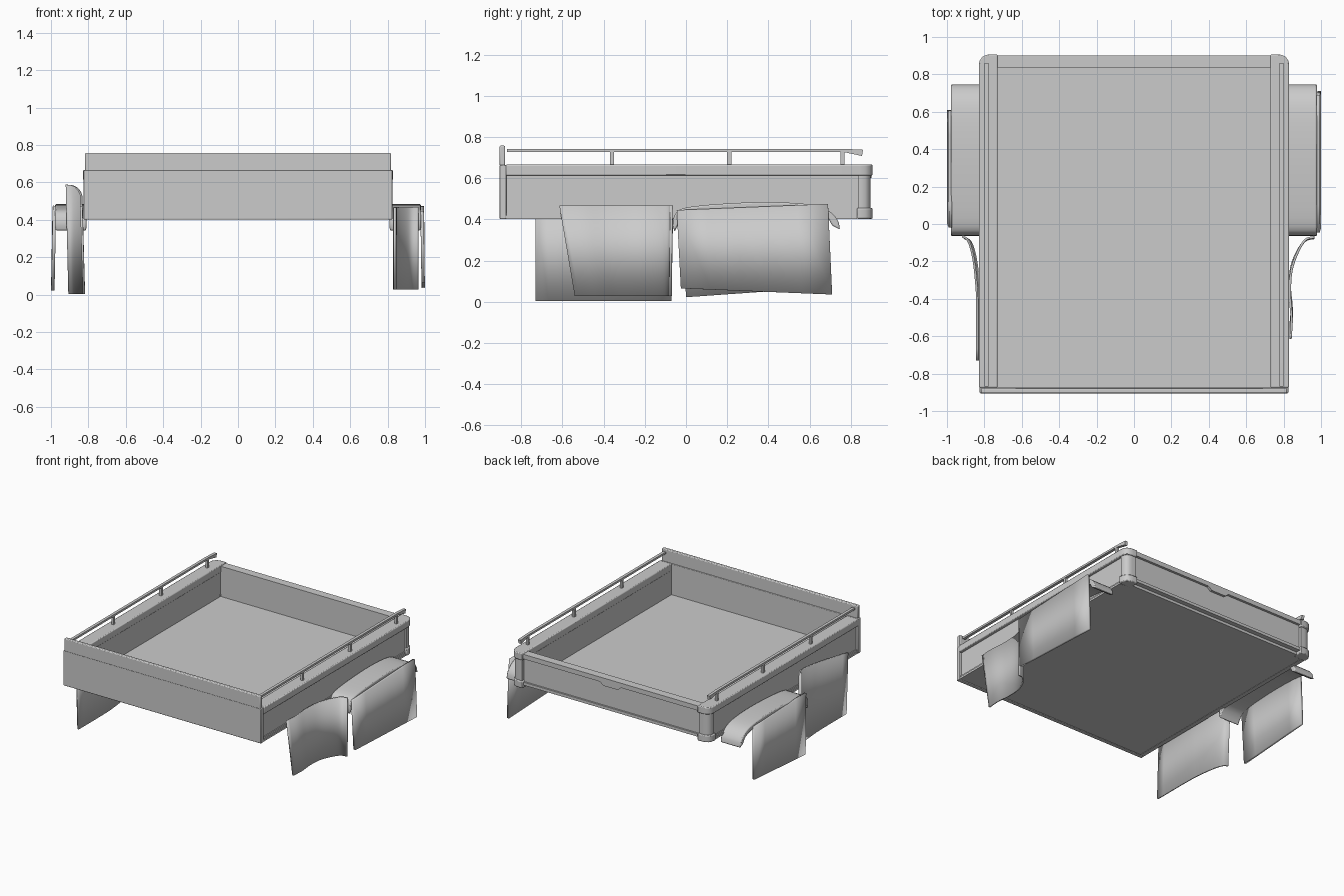
import bpy, bmesh
from mathutils import Vector

if "Cube" in bpy.data.objects:
    bpy.data.objects.remove(bpy.data.objects["Cube"])


def finish(name, bm):
    bmesh.ops.recalc_face_normals(bm, faces=bm.faces)
    me = bpy.data.meshes.new(name)
    bm.to_mesh(me)
    bm.free()
    ob = bpy.data.objects.new(name, me)
    bpy.context.collection.objects.link(ob)
    return ob


def bevel(ob, width, segs=2):
    m = ob.modifiers.new("Bevel", "BEVEL")
    m.width, m.segments = width, segs
    m.limit_method = "ANGLE"
    return ob


def prism(name, pts, axis, a, b):
    """Extrude a closed 2D profile along an axis; remaining axes keep xyz order."""
    def at(p, d):
        v = list(p)
        v.insert(axis, d)
        return v
    bm = bmesh.new()
    lo = [bm.verts.new(at(p, a)) for p in pts]
    hi = [bm.verts.new(at(p, b)) for p in pts]
    bm.faces.new(lo)
    bm.faces.new(hi)
    for i in range(len(pts)):
        j = (i + 1) % len(pts)
        bm.faces.new((lo[i], lo[j], hi[j], hi[i]))
    return finish(name, bm)


def box(name, x0, x1, y0, y1, z0, z1):
    return prism(name, [(x0, y0), (x1, y0), (x1, y1), (x0, y1)], 2, z0, z1)


def curve_points(pts, n=5):
    """Catmull-Rom resampling of a short list of points."""
    p = [Vector(q) for q in pts]
    p = [2 * p[0] - p[1]] + p + [2 * p[-1] - p[-2]]
    out = []
    for i in range(1, len(p) - 2):
        a, b, c, d = p[i - 1:i + 3]
        for k in range(n):
            t = k / n
            out.append(0.5 * (2 * b + (c - a) * t + (2 * a - 5 * b + 4 * c - d) * t * t
                              + (3 * b - a - 3 * c + d) * t ** 3))
    return out + [p[-2]]


def sheet(name, top, bottom, thick=0.012):
    """Thin curved panel lofted between a top and a bottom edge."""
    bm = bmesh.new()
    t = [bm.verts.new(p) for p in curve_points(top)]
    b = [bm.verts.new(p) for p in curve_points(bottom)]
    for i in range(len(t) - 1):
        bm.faces.new((t[i], t[i + 1], b[i + 1], b[i]))
    ob = finish(name, bm)
    m = ob.modifiers.new("Thickness", "SOLIDIFY")
    m.thickness, m.offset = thick, 0
    return ob


# Bed floor and front bulkhead
box("bed_floor", -0.815, 0.815, -0.875, 0.86, 0.405, 0.432)
bevel(box("front_bulkhead", -0.825, 0.825, -0.905, -0.873, 0.402, 0.665), 0.004)
bevel(box("bulkhead_upper", -0.818, 0.818, -0.905, -0.878, 0.66, 0.758), 0.006)

# Tailgate: recessed panel, bottom edge and top rail with a handle dip
box("tailgate_panel", -0.735, 0.735, 0.838, 0.882, 0.425, 0.655)
box("tailgate_bottom_edge", -0.735, 0.735, 0.85, 0.895, 0.425, 0.447)
prism("tailgate_top_rail",
      [(-0.735, 0.66), (0.735, 0.66), (0.735, 0.625), (0.09, 0.625), (0.06, 0.602),
       (-0.06, 0.602), (-0.09, 0.625), (-0.735, 0.625)], 1, 0.838, 0.9)

# Rear end profile of a side cap with its rounded outer corner
corner = [(0.83, 0.845), (0.826, 0.872), (0.812, 0.893), (0.79, 0.904), (0.765, 0.907)]
arch = curve_points([(-0.065, 0.37), (-0.055, 0.42), (-0.01, 0.455), (0.15, 0.474),
                     (0.38, 0.484), (0.58, 0.475), (0.68, 0.45), (0.735, 0.4), (0.748, 0.35)], 3)
under = curve_points([(0.71, 0.37), (0.68, 0.41), (0.58, 0.437), (0.38, 0.446),
                      (0.15, 0.438), (0.02, 0.42), (-0.03, 0.385), (-0.055, 0.34)], 3)

for s, side in ((1, "right"), (-1, "left")):
    def span(a, b):
        return (s * a, s * b) if s > 0 else (s * b, s * a)

    def flip(pts):
        return [(s * x, y) for x, y in pts]

    # Side wall with overhanging cap and bottom sill
    box(side + "_side_wall", *span(0.732, 0.808), -0.875, 0.84, 0.405, 0.62)
    box(side + "_sill", *span(0.79, 0.822), -0.875, 0.83, 0.403, 0.418)
    bevel(prism(side + "_side_cap", flip([(0.73, -0.875), (0.83, -0.875)] + corner
                                         + [(0.73, 0.907)]), 2, 0.613, 0.666), 0.006)
    # Corner post with inset rounded tail lamp
    foot = [(0.73, 0.83), (0.83, 0.83)] + corner + [(0.73, 0.907)]
    bevel(prism(side + "_corner_foot", flip(foot), 2, 0.403, 0.455), 0.006)
    lamp = [(0.78 + (x - 0.78) * 0.8, 0.865 + (y - 0.865) * 0.75) for x, y in foot]
    prism(side + "_tail_lamp", flip(lamp), 2, 0.45, 0.618)

    # Bed rail on short posts, dipping at the rear
    prism(side + "_bed_rail", [(-0.87, 0.728), (0.76, 0.728), (0.855, 0.708), (0.86, 0.738),
                               (0.76, 0.743), (-0.87, 0.743)], 0, s * 0.778, s * 0.8)
    for y in (-0.36, 0.21, 0.76):
        box(side + "_rail_post", *span(0.78, 0.798), y - 0.01, y + 0.01, 0.66, 0.735)

    # Wheel fender arch
    bevel(prism(side + "_fender", [tuple(p) for p in arch + under],
                0, s * 0.81, s * 0.978), 0.008)


# Outer skirts hanging from the fenders
def skirt(name, top, bottom):
    sheet(name, top, bottom, 0.018)


skirt("right_skirt", [(0.984, -0.045, 0.445), (0.986, 0.69, 0.475)],
      [(0.99, -0.025, 0.065), (0.99, 0.71, 0.035)])
skirt("left_skirt", [(-0.981, -0.02, 0.475), (-0.983, 0.6, 0.455)],
      [(-0.99, 0.0, 0.022), (-0.99, 0.61, 0.065)])

# Curved mud flaps ahead of the fenders
plan_r = [(0.837, 0.0), (0.843, 0.2), (0.834, 0.42), (0.84, 0.65), (0.87, 0.83),
          (0.915, 0.97), (0.965, 1.0)]
sheet("right_mud_flap", [(x, -0.615 + 0.545 * t, 0.467) for x, t in plan_r],
      [(x, -0.54 + 0.465 * t, 0.028) for x, t in plan_r])
plan_l = [(-0.838, 0.0), (-0.838, 0.45), (-0.845, 0.65), (-0.86, 0.83), (-0.885, 0.96),
          (-0.918, 1.0)]
sheet("left_mud_flap", [(x, -0.73 + 0.665 * t, 0.47 + 0.118 * t) for x, t in plan_l],
      [(x + 0.014, -0.73 + 0.655 * t, 0.004) for x, t in plan_l])

# Smooth curved parts while keeping hard edges
bpy.ops.object.select_all(action="DESELECT")
for ob in bpy.context.scene.objects:
    ob.select_set(True)
    bpy.context.view_layer.objects.active = ob
bpy.ops.object.shade_smooth_by_angle()
